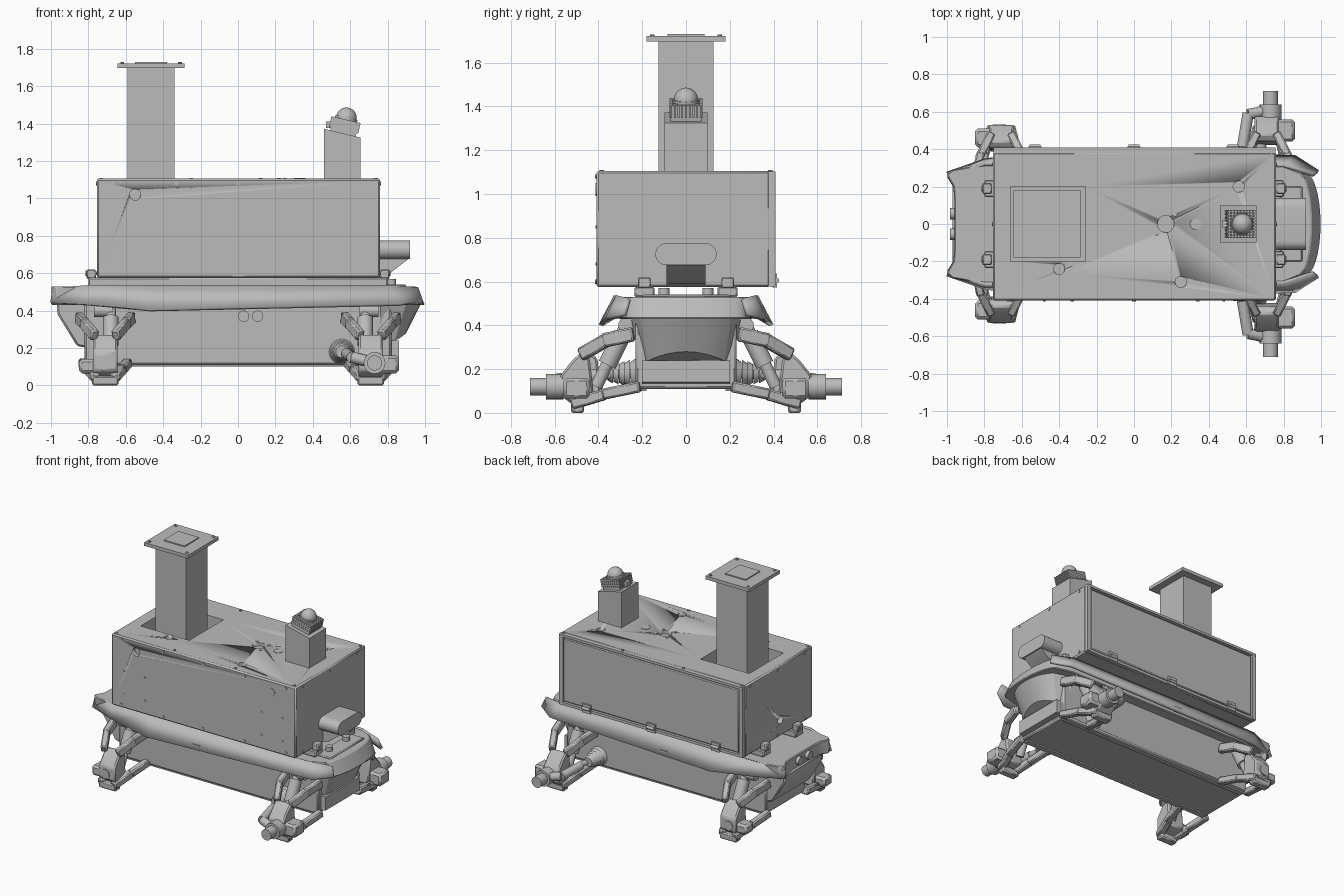
import bpy, bmesh, math
from mathutils import Vector, Matrix

if "Cube" in bpy.data.objects:
    bpy.data.objects.remove(bpy.data.objects["Cube"])

GREY = (0.5, 0.5, 0.5, 1)
mat = bpy.data.materials.new("plain grey")
mat.use_nodes = True
mat.diffuse_color = GREY
mat.node_tree.nodes["Principled BSDF"].inputs["Base Color"].default_value = GREY


def finish(name, bm, bevel=0, segments=1):
    bmesh.ops.recalc_face_normals(bm, faces=bm.faces[:])
    me = bpy.data.meshes.new(name)
    bm.to_mesh(me)
    bm.free()
    me.materials.append(mat)
    me.shade_smooth()
    me.set_sharp_from_angle(angle=math.radians(32))
    ob = bpy.data.objects.new(name, me)
    bpy.context.scene.collection.objects.link(ob)
    if bevel:
        mod = ob.modifiers.new("bevel", "BEVEL")
        mod.width, mod.segments = bevel, segments
    return ob


def add_box(bm, lo, hi):
    lo, hi = Vector(lo), Vector(hi)
    m = Matrix.Translation((lo + hi) / 2) @ Matrix.Diagonal((*(hi - lo), 1))
    bmesh.ops.create_cube(bm, size=1, matrix=m)


def box(name, lo, hi, bevel=0):
    bm = bmesh.new()
    add_box(bm, lo, hi)
    return finish(name, bm, bevel)


def aim(p, q):
    p, q = Vector(p), Vector(q)
    return Matrix.Translation((p + q) / 2) @ (q - p).to_track_quat("Z", "Y").to_matrix().to_4x4()


def add_rod(bm, p, q, r, r2=None, n=24):
    bmesh.ops.create_cone(bm, cap_ends=True, segments=n, radius1=r, radius2=r if r2 is None else r2,
                          depth=(Vector(q) - Vector(p)).length, matrix=aim(p, q))


def rod(name, p, q, r, r2=None, n=24):
    bm = bmesh.new()
    add_rod(bm, p, q, r, r2, n)
    return finish(name, bm)


def bar(name, p, q, w, h):
    # rectangular strut between two points
    bm = bmesh.new()
    m = aim(p, q) @ Matrix.Diagonal((w, h, (Vector(q) - Vector(p)).length, 1))
    bmesh.ops.create_cube(bm, size=1, matrix=m)
    return finish(name, bm, 0.008)


def loft(name, a, b, bevel=0):
    # closed solid between two outlines with equal point counts
    bm = bmesh.new()
    va, vb = [bm.verts.new(p) for p in a], [bm.verts.new(p) for p in b]
    bm.faces.new(va)
    bm.faces.new(vb)
    for i in range(len(va)):
        j = (i + 1) % len(va)
        bm.faces.new((va[i], va[j], vb[j], vb[i]))
    return finish(name, bm, bevel)


def prism_x(name, pts, x0, x1, bevel=0):
    return loft(name, [(x0, y, z) for y, z in pts], [(x1, y, z) for y, z in pts], bevel)


def prism_y(name, pts, y0, y1, bevel=0):
    return loft(name, [(x, y0, z) for x, z in pts], [(x, y1, z) for x, z in pts], bevel)


# chassis tub with side sockets
box("chassis_tub", (-0.82, -0.23, 0.11), (0.82, 0.23, 0.45), 0.01)
for s in (-1, 1):
    box("tub_bottom_rail", (-0.8, s * 0.2 - 0.02, 0.1), (0.8, s * 0.2 + 0.02, 0.12))
for x in (0.03, 0.105):
    rod("side_socket", (x, -0.22, 0.37), (x, -0.25, 0.37), 0.03)
box("socket_plate", (0.075, -0.235, 0.34), (0.135, -0.225, 0.4))

# deck with a curved nose and a notched tail
half = [(-0.96, 0.12), (-0.965, 0.2), (-1.0, 0.26), (-0.97, 0.29), (-0.8, 0.32), (0.8, 0.31), (0.92, 0.28)]
nose = [(0.92 + 0.08 * math.cos(t * math.pi / 16), 0.28 * math.sin(t * math.pi / 16)) for t in range(7, -8, -1)]
outline = half + nose + [(x, -y) for x, y in reversed(half)]
loft("deck", [(x, y * 0.97, 0.43) for x, y in outline],
     [(x * (0.95 if x > 0.9 else 1), y, 0.53) for x, y in outline], 0.006)
box("hood_panel", (0.78, -0.2, 0.525), (0.9, 0.2, 0.54), 0.006)

# flared side skirts
upper = [(-0.99, 0.25, 0.52), (-0.8, 0.32, 0.533), (-0.47, 0.32, 0.533), (0.8, 0.31, 0.533), (0.96, 0.26, 0.52)]
lower = [(-1.0, 0.27, 0.44), (-0.8, 0.34, 0.43), (-0.47, 0.39, 0.4), (0.86, 0.36, 0.43), (0.985, 0.28, 0.45)]
for s in (-1, 1):
    bm = bmesh.new()
    u = [bm.verts.new((x, s * y, z)) for x, y, z in upper]
    l = [bm.verts.new((x, s * y, z)) for x, y, z in lower]
    for i in range(len(u) - 1):
        f = (u[i], u[i + 1], l[i + 1], l[i])
        bm.faces.new(f if s > 0 else f[::-1])
    skirt = finish("side_skirt", bm)
    mod = skirt.modifiers.new("thickness", "SOLIDIFY")
    mod.thickness, mod.offset = 0.02, 0
    box("skirt_latch", (-0.11, s * 0.368 - 0.012, 0.415), (-0.05, s * 0.368 + 0.012, 0.445))

# nose scoop and tail bumper under the deck
def scoop(x0, x1, w):
    arc = [(x0 + (x1 - x0) * math.cos(t * math.pi / 16), w * math.sin(t * math.pi / 16)) for t in range(-5, 6)]
    return [(0.76, -w)] + arc + [(0.76, w)]
loft("nose_scoop", [(x, y, 0.43) for x, y in scoop(0.8, 0.975, 0.25)],
     [(x, y, 0.22 + 0.06 * (1 - (y / 0.21) ** 2)) for x, y in scoop(0.76, 0.9, 0.21)])
for x0, x1 in ((0.74, 0.86),):
    prism_y("nose_lower_plate", [(x0, 0.12), (x1, 0.14), (x1, 0.24), (x0, 0.24)], -0.2, 0.2)
prism_y("tail_bumper", [(-0.97, 0.44), (-0.965, 0.38), (-0.86, 0.21), (-0.8, 0.2), (-0.8, 0.44)], -0.22, 0.22, 0.01)
for y in (-0.055, 0.055):
    rod("tail_button", (-0.94, y, 0.485), (-0.985, y, 0.485), 0.03)

# rails, clamps and feet between deck and equipment box
for s in (-1, 1):
    box("mount_rail", (-0.8, s * 0.19 - 0.045, 0.53), (0.8, s * 0.19 + 0.045, 0.576), 0.006)
    for e in (-1, 1):
        x = e * 0.785
        box("clamp", (x - 0.025, s * 0.19 - 0.03, 0.57), (x + 0.025, s * 0.19 + 0.03, 0.62), 0.006)
        rod("clamp_screw", (x, s * 0.19, 0.6), (x + e * 0.03, s * 0.19, 0.6), 0.015, n=12)
    rod("deck_peg", (0.82, s * 0.1, 0.53), (0.82, s * 0.1, 0.57), 0.025)

# equipment box with openings
body = box("equipment_box", (-0.755, -0.41, 0.575), (0.76, 0.385, 1.105), 0.01)
bm = bmesh.new()
add_box(bm, (-0.66, -0.2, 0.65), (-0.26, 0.2, 1.2))
for x, y, r in ((0.17, 0, 0.045), (-0.4, -0.24, 0.03), (0.25, -0.31, 0.03), (0.56, 0.2, 0.03)):
    add_rod(bm, (x, y, 1.08), (x, y, 1.15), r)
add_rod(bm, (-0.55, -0.45, 1.02), (-0.55, -0.38, 1.02), 0.03)
add_rod(bm, (-0.8, -0.03, 0.7), (-0.72, -0.03, 0.7), 0.03)
cutter = finish("box_opening_cutter", bm)
cutter.hide_render = True
cutter.hide_set(True)
mod = body.modifiers.new("openings", "BOOLEAN")
mod.object, mod.operation, mod.solver = cutter, "DIFFERENCE", "EXACT"
rod("lid_cap", (0.33, 0, 1.1), (0.33, 0, 1.108), 0.03)
rod("front_cap", (0.56, -0.405, 1.02), (0.56, -0.413, 1.02), 0.03)

# rear door, frame lips and hinges
box("rear_door", (-0.715, 0.38, 0.605), (0.725, 0.402, 1.075), 0.006)
for x in (-0.735, 0.742):
    box("door_side_lip", (x - 0.015, 0.375, 0.58), (x + 0.015, 0.408, 1.1))
box("door_top_lip", (-0.75, 0.375, 1.085), (0.757, 0.41, 1.103))
box("door_bottom_lip", (-0.75, 0.375, 0.577), (0.757, 0.405, 0.597))
for x in (-0.53, 0, 0.53):
    for z in (0.588, 0.622):
        box("hinge_leaf", (x - 0.035, 0.395, z - 0.015), (x + 0.035, 0.415, z + 0.015))
    rod("hinge_pin", (x - 0.03, 0.415, 0.605), (x + 0.03, 0.415, 0.605), 0.011, n=12)

# rivets on the box panels
bm = bmesh.new()
for x in (-0.67, -0.33, 0, 0.34, 0.68):
    for z in (0.6, 1.08):
        add_rod(bm, (x, -0.405, z), (x, -0.415, z), 0.01, n=10)
for x in (-0.65, -0.48, 0.48, 0.65):
    for z in (0.68, 0.85):
        add_rod(bm, (x, -0.405, z), (x, -0.414, z), 0.007, n=8)
for x in (-0.73, -0.25, 0.25, 0.735):
    for y in (-0.385, 0.385):
        add_rod(bm, (x, y, 1.1), (x, y, 1.11), 0.01, n=10)
for y in (-0.32, 0, 0.32):
    for z in (0.6, 1.08):
        add_rod(bm, (0.755, y, z), (0.765, y, z), 0.01, n=10)
        add_rod(bm, (-0.75, y, z), (-0.76, y, z), 0.01, n=10)
for x in (0.12, 0.22):
    for y in (-0.05, 0.05):
        add_rod(bm, (x, y, 1.1), (x, y, 1.109), 0.011, n=10)
finish("rivets", bm)

# square mast and its mounting plate
box("mast", (-0.59, -0.125, 0.64), (-0.34, 0.125, 1.7))
box("mast_plate", (-0.645, -0.18, 1.697), (-0.285, 0.18, 1.722))
box("mast_top_pad", (-0.55, -0.085, 1.72), (-0.38, 0.085, 1.73))
for x in (-0.62, -0.31):
    for y in (-0.155, 0.155):
        rod("plate_bolt", (x, y, 1.72), (x, y, 1.729), 0.01, n=10)

# sensor pedestal with a tilted finned dome sensor
prism_y("sensor_pedestal", [(0.46, 1.1), (0.655, 1.1), (0.655, 1.325), (0.46, 1.372)], -0.098, 0.098)
tilt = Matrix.Translation((0.56, 0, 1.345)) @ Matrix.Rotation(math.radians(13), 4, "Y")
bm = bmesh.new()
add_box(bm, (-0.07, -0.07, -0.005), (0.07, 0.07, 0.03))
add_rod(bm, (0, 0, 0.03), (0, 0, 0.09), 0.06)
bmesh.ops.create_uvsphere(bm, u_segments=24, v_segments=16, radius=0.055, matrix=Matrix.Translation((0, 0, 0.088)))
for i in range(9):
    t = -0.068 + i * 0.017
    add_box(bm, (t - 0.004, -0.075, 0.02), (t + 0.004, 0.075, 0.078))
    add_box(bm, (-0.08, t - 0.004, 0.02), (0.08, t + 0.004, 0.078))
bm.transform(tilt)
finish("dome_sensor", bm)
box("sensor_plug", (0.47, -0.02, 1.375), (0.5, 0.02, 1.41))

# rounded end scanner on a wedge bracket
bm = bmesh.new()
ring = [(s * 0.09 + 0.05 * math.cos(a), 0.725 + 0.05 * math.sin(a))
        for s, base in ((1, -0.5), (-1, 0.5)) for a in [math.pi * (base + k / 12) for k in range(13)]]
bm.free()
prism_x("end_scanner", ring, 0.755, 0.92)
prism_y("scanner_bracket", [(0.755, 0.58), (0.8, 0.59), (0.91, 0.675), (0.91, 0.685), (0.755, 0.685)], -0.09, 0.09)

# four suspension corners
knuckle = [(0.42, 0.07), (0.44, 0.25), (0.48, 0.275), (0.52, 0.24), (0.575, 0.17), (0.575, 0.08), (0.52, 0.04)]
for e in (-1, 1):
    xc = e * 0.71
    for s in (-1, 1):
        y_scale = 1 if e > 0 else 0.92
        prism_x("knuckle", [(s * y * y_scale, z) for y, z in knuckle], xc - 0.065, xc + 0.065, 0.01)
        for d in (-1, 1):
            bar("upper_arm", (xc + d * 0.14, s * 0.24, 0.36), (xc + d * 0.11, s * 0.38, 0.33), 0.045, 0.065)
            bar("upper_arm", (xc + d * 0.115, s * 0.36, 0.335), (xc + d * 0.055, s * 0.48, 0.265), 0.045, 0.06)
            bar("lower_arm", (xc + d * 0.12, s * 0.21, 0.12), (xc + d * 0.09, s * 0.38, 0.085), 0.05, 0.05)
            bar("lower_arm", (xc + d * 0.09, s * 0.37, 0.085), (xc + d * 0.05, s * 0.52, 0.04), 0.05, 0.05)
        box("arm_foot", (xc - 0.07, s * 0.495 - 0.03, 0), (xc + 0.07, s * 0.495 + 0.03, 0.05), 0.008)
        # shock absorber
        rod("shock_body", (xc + e * -0.03, s * 0.29, 0.36), (xc + e * -0.03, s * 0.36, 0.22), 0.042)
        rod("shock_rod", (xc + e * -0.03, s * 0.27, 0.41), (xc + e * -0.03, s * 0.41, 0.12), 0.028)
        rod("shock_eye", (xc - 0.06, s * 0.275, 0.4), (xc + 0.04, s * 0.275, 0.4), 0.035)
        if e > 0:
            # stub axle and steering link with bellows
            rod("axle_collar", (0.73, s * 0.56, 0.12), (0.73, s * 0.64, 0.12), 0.058)
            rod("stub_axle", (0.73, s * 0.62, 0.12), (0.73, s * 0.712, 0.12), 0.04)
            box("axle_block", (0.65, s * 0.5 - 0.06, 0.065), (0.86, s * 0.5 + 0.06, 0.16), 0.015)
            for k in range(5):
                y = 0.23 + k * 0.026
                rod("bellows_fold", (0.555, s * y, 0.18), (0.555, s * (y + 0.024), 0.18), 0.068 - k * 0.006, 0.052 - k * 0.005)
            rod("steering_rod", (0.555, s * 0.22, 0.18), (0.585, s * 0.42, 0.17), 0.02)
            rod("steering_sleeve", (0.58, s * 0.41, 0.17), (0.61, s * 0.59, 0.15), 0.03)
            rod("steering_arm", (0.61, s * 0.585, 0.15), (0.73, s * 0.61, 0.12), 0.03)
        else:
            rod("hub_cap", (-0.72, s * 0.5, 0.115), (-0.72, s * 0.533, 0.115), 0.035)
            box("hub_block", (-0.85, s * 0.46 - 0.05, 0.065), (-0.65, s * 0.46 + 0.05, 0.14), 0.015)
